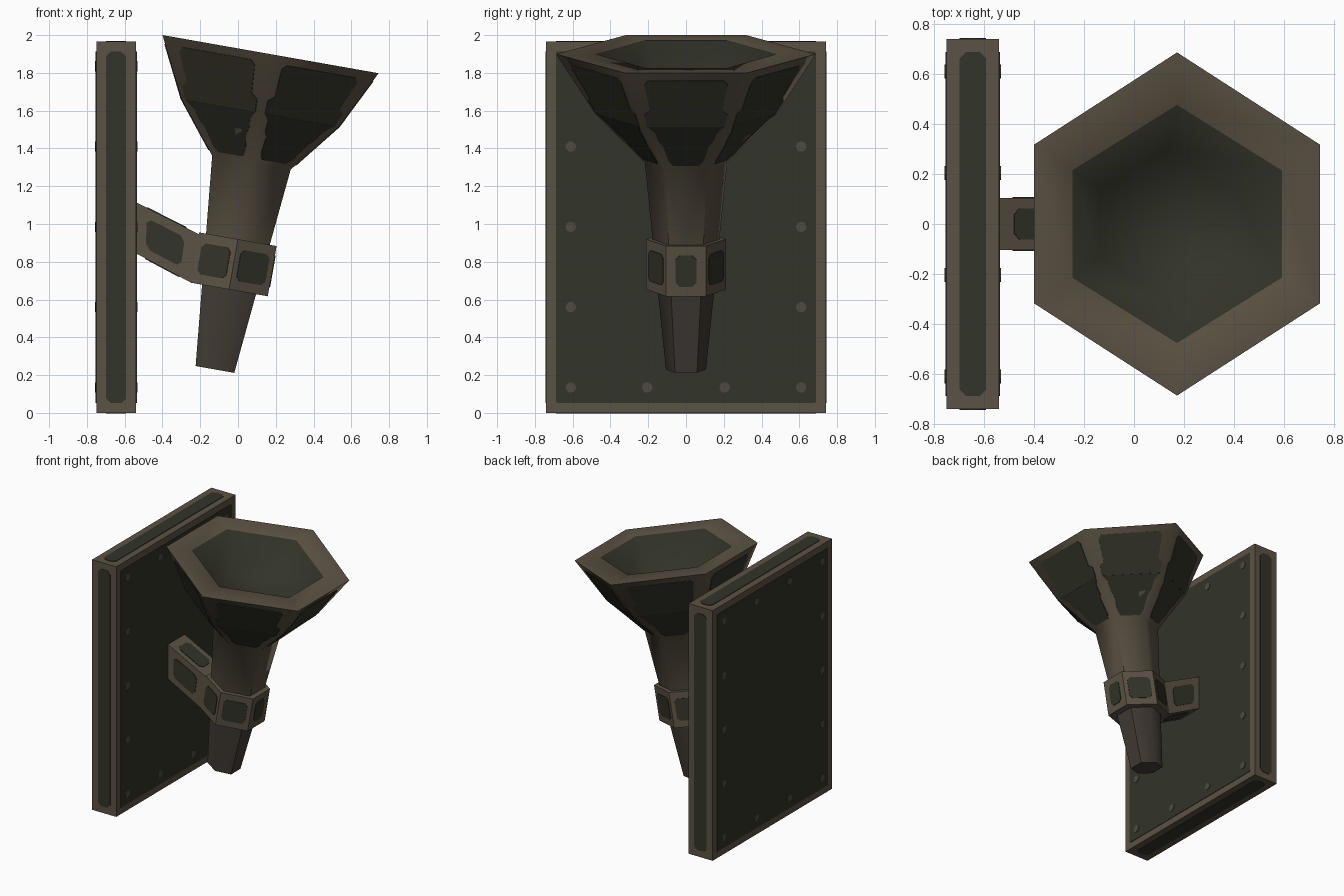
import bpy, bmesh, math
from mathutils import Vector, Matrix

if "Cube" in bpy.data.objects:
    bpy.data.objects.remove(bpy.data.objects["Cube"])


def material(name, rgb):
    m = bpy.data.materials.new(name)
    m.diffuse_color = (*rgb, 1)
    m.use_nodes = True
    m.node_tree.nodes["Principled BSDF"].inputs["Base Color"].default_value = m.diffuse_color
    return m


BROWN = material("worn brown metal", (0.105, 0.084, 0.056))
DARK_BROWN = material("dark brown grip", (0.055, 0.044, 0.034))
GREEN = material("dark olive panel", (0.032, 0.033, 0.021))
RIVET = material("rivet brown", (0.078, 0.070, 0.050))

# Tilted frame of the torch axis
TILT = Matrix.Translation((-0.122, 0, 0.23)) @ Matrix.Rotation(math.radians(10), 4, 'Y')


def finish(name, bm, mats, smooth=None):
    me = bpy.data.meshes.new(name)
    bmesh.ops.recalc_face_normals(bm, faces=bm.faces)
    bm.to_mesh(me)
    bm.free()
    ob = bpy.data.objects.new(name, me)
    bpy.context.collection.objects.link(ob)
    for m in mats:
        me.materials.append(m)
    if smooth:
        bpy.ops.object.select_all(action='DESELECT')
        ob.select_set(True)
        bpy.context.view_layer.objects.active = ob
        bpy.ops.object.shade_smooth_by_angle(angle=math.radians(smooth))
    return ob


def hex_ring(t, a, ry, hy):
    """Hexagon across the torch axis: flats at +-a in x, points at +-ry in y."""
    pts = [(a, -hy), (a, hy), (0, ry), (-a, hy), (-a, -hy), (0, -ry)]
    return [TILT @ Vector((x, y, t)) for x, y in pts]


def hex_loft(rings):
    bm = bmesh.new()
    loops = [[bm.verts.new(p) for p in hex_ring(*r)] for r in rings]
    for lo, hi in zip(loops, loops[1:]):
        for i in range(6):
            j = (i + 1) % 6
            bm.faces.new((lo[i], lo[j], hi[j], hi[i]))
    bm.faces.new(loops[0][::-1])
    bm.faces.new(loops[-1])
    return bm


def prism(bm, pts, offset):
    """Closed prism from a polygon and an offset vector."""
    lo = [bm.verts.new(p) for p in pts]
    hi = [bm.verts.new(p + offset) for p in pts]
    n = len(pts)
    bm.faces.new(lo[::-1])
    bm.faces.new(hi)
    for i in range(n):
        j = (i + 1) % n
        bm.faces.new((lo[i], lo[j], hi[j], hi[i]))


def panel(bm, quad, uv, thick=0.004):
    """Thin plate on a quad (counter-clockwise from outside), shape in 0..1 uv."""
    a, b, c, d = quad
    n = (c - a).cross(d - b).normalized()
    prism(bm, [a.lerp(b, u).lerp(d.lerp(c, u), v) for u, v in uv], n * thick)


def chamfered(quad, m, c, sides=None):
    """Chamfered rectangle in uv; margins m = (left, right, bottom, top), c = cut length."""
    w = ((quad[1] - quad[0]).length + (quad[2] - quad[3]).length) / 2
    h = ((quad[3] - quad[0]).length + (quad[2] - quad[1]).length) / 2
    l, r, b, t = m[0], 1 - m[1], m[2], 1 - m[3]
    x, y = c / w, c / h
    return [(l + x, b), (r - x, b), (r, b + y), (r, t - y),
            (r - x, t), (l + x, t), (l, t - y), (l, b + y)]


# Wall plate
X0, X1, Y, Z = -0.75, -0.54, 0.74, 1.965
bm = bmesh.new()
prism(bm, [Vector((X0, y, z)) for y, z in ((-Y, 0), (Y, 0), (Y, Z), (-Y, Z))],
      Vector((X1 - X0, 0, 0)))
bm.faces.ensure_lookup_table()
plate_quads = [[v.co.copy() for v in f.verts] for f in bm.faces]
finish("wall_plate", bm, [BROWN])

# Olive panels inset on every side of the plate
bm = bmesh.new()
for q in plate_quads:
    w, h = (q[1] - q[0]).length, (q[3] - q[0]).length
    panel(bm, q, chamfered(q, (0.052 / w, 0.052 / w, 0.052 / h, 0.052 / h),
                           0.025 if min(w, h) < 0.5 else 0.006))
finish("wall_plate_panels", bm, [GREEN])

# Rivets round the border, front and back
bm = bmesh.new()
for x in (X0 - 0.002, X1 + 0.002):
    for i, y in enumerate((-0.61, -0.205, 0.205, 0.61)):
        for k in range(5):
            if i in (0, 3) or k in (0, 4):
                bmesh.ops.create_cone(
                    bm, cap_ends=True, segments=10, radius1=0.028, radius2=0.028, depth=0.012,
                    matrix=Matrix.Translation((x, y, 0.135 + 0.425 * k))
                    @ Matrix.Rotation(math.pi / 2, 4, 'Y'))
finish("rivets", bm, [RIVET])

# Torch body: grip, neck, flared cup, flat rim and bowl
NECK = (1.112, 0.211, 0.218, 0.112)
MID = (1.38, 0.424, 0.485, 0.232)
RIM = (1.695, 0.581, 0.687, 0.318)
bm = hex_loft([(0, 0.104, 0.106, 0.058), (0.45, 0.147, 0.152, 0.08), NECK, MID, RIM,
               (1.695, 0.426, 0.477, 0.215), (1.45, 0.27, 0.30, 0.14)])
bm.faces.ensure_lookup_table()
for i, f in enumerate(bm.faces):
    if i < 6 or i == 36:            # grip below the collar and its end
        f.material_index = 1
    elif i >= 30:                   # bowl
        f.material_index = 2
finish("torch_body", bm, [BROWN, DARK_BROWN, GREEN], 62)

# Stepped olive panels on the six cup sides
UPPER = [(0.06, 0), (0.94, 0), (0.94, 0.22), (0.87, 0.3), (0.87, 0.78),
         (0.83, 0.86), (0.17, 0.86), (0.13, 0.78), (0.13, 0.3), (0.06, 0.22)]
LOWER = [(0.22, 0.1), (0.78, 0.1), (0.84, 0.2), (0.84, 0.55), (0.88, 0.65), (0.88, 0.85),
         (0.94, 1), (0.06, 1), (0.12, 0.85), (0.12, 0.65), (0.16, 0.55), (0.16, 0.2)]
bm = bmesh.new()
for lo, hi, shape in ((NECK, MID, LOWER), (MID, RIM, UPPER)):
    a, b = hex_ring(*lo), hex_ring(*hi)
    for i in range(6):
        j = (i + 1) % 6
        panel(bm, (a[i], a[j], b[j], b[i]), shape)
finish("cup_panels", bm, [GREEN])

# Collar round the grip
C_LO, C_HI = (0.43, 0.208, 0.212, 0.105), (0.70, 0.208, 0.212, 0.105)
finish("collar", hex_loft([C_LO, C_HI]), [BROWN])
bm = bmesh.new()
a, b = hex_ring(*C_LO), hex_ring(*C_HI)
for i in (0, 1, 2, 4, 5):
    j = (i + 1) % 6
    q = (a[i], a[j], b[j], b[i])
    s = 0.24 if i == 0 else 0.13
    panel(bm, q, chamfered(q, (s, s, 0.19, 0.19), 0.022))
finish("collar_panels", bm, [GREEN])

# Bracket arm from plate to collar
bm = bmesh.new()
prism(bm, [Vector((x, -0.105, z)) for x, z in
           ((-0.55, 0.85), (-0.25, 0.69), (-0.205, 0.945), (-0.55, 1.12))],
      Vector((0, 0.21, 0)))
bm.normal_update()
bmesh.ops.recalc_face_normals(bm, faces=bm.faces)
arm_quads = [[v.co.copy() for v in f.verts] for f in bm.faces
             if abs(f.normal.x) < 0.8]
finish("bracket_arm", bm, [BROWN])
bm = bmesh.new()
for q in arm_quads:
    panel(bm, q, chamfered(q, (0.2, 0.2, 0.2, 0.2), 0.025))
finish("bracket_arm_panels", bm, [GREEN])
